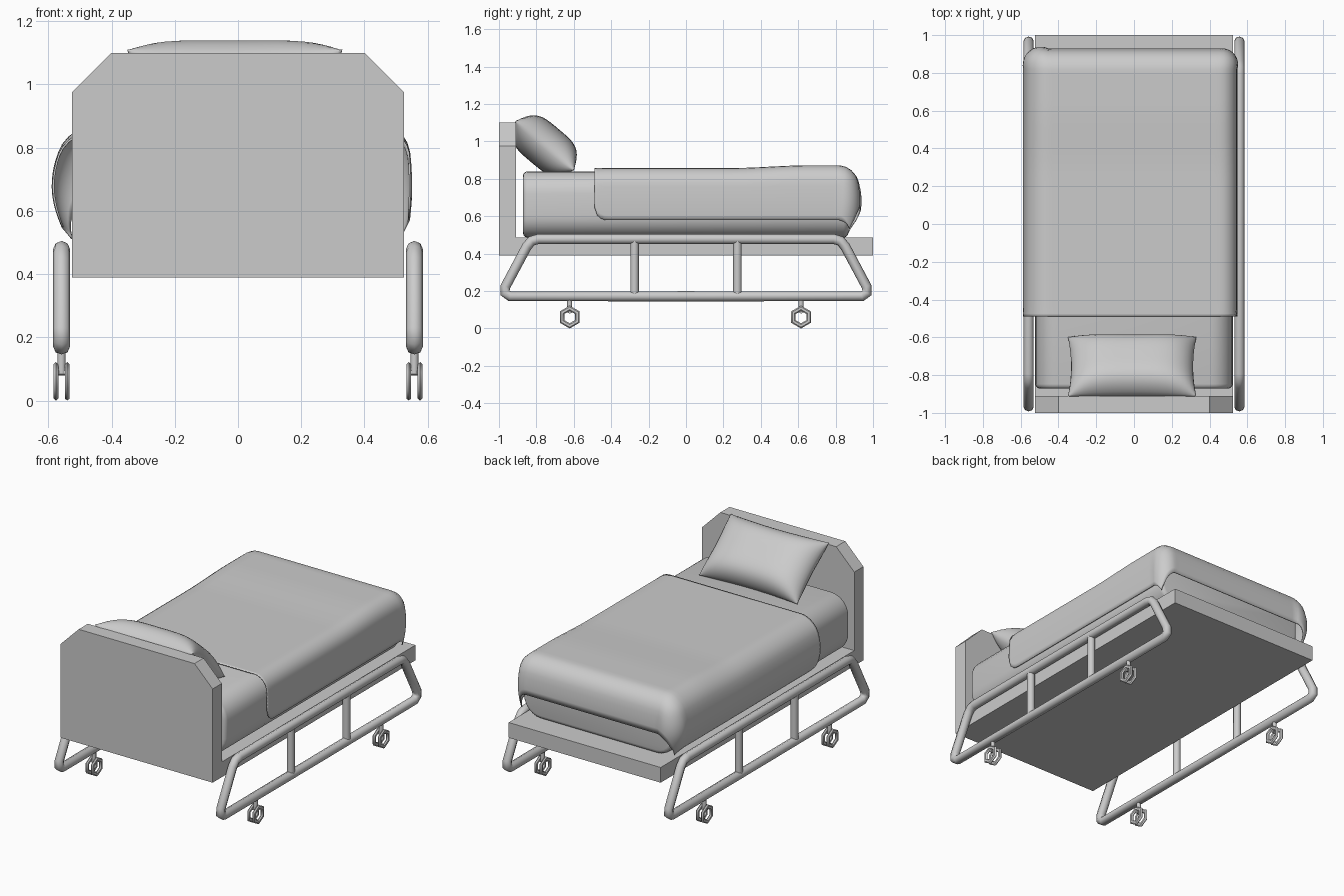
import bpy, bmesh, math
from mathutils import Matrix, Vector

if "Cube" in bpy.data.objects:
    bpy.data.objects.remove(bpy.data.objects["Cube"])


def finish(name, bm, smooth=True, angle=40):
    bmesh.ops.recalc_face_normals(bm, faces=bm.faces)
    me = bpy.data.meshes.new(name)
    bm.to_mesh(me)
    bm.free()
    ob = bpy.data.objects.new(name, me)
    bpy.context.collection.objects.link(ob)
    if smooth:
        bpy.ops.object.select_all(action='DESELECT')
        ob.select_set(True)
        bpy.context.view_layer.objects.active = ob
        bpy.ops.object.shade_smooth_by_angle(angle=math.radians(angle))
    return ob


def box(x, y0, y1, z0, z1):
    bm = bmesh.new()
    m = Matrix.Translation((0, (y0 + y1) / 2, (z0 + z1) / 2)) @ Matrix.Diagonal((2 * x, y1 - y0, z1 - z0, 1))
    bmesh.ops.create_cube(bm, size=1, matrix=m)
    return bm


def grid_faces(bm, rows):
    for a, b in zip(rows, rows[1:]):
        for i in range(len(a) - 1):
            bm.faces.new((a[i], a[i + 1], b[i + 1], b[i]))


def cylinder(name, r, p0, p1, sides):
    p0, p1 = Vector(p0), Vector(p1)
    d = p1 - p0
    m = Matrix.Translation((p0 + p1) / 2) @ d.to_track_quat('Z', 'Y').to_matrix().to_4x4()
    bm = bmesh.new()
    bmesh.ops.create_cone(bm, cap_ends=True, segments=sides, radius1=r, radius2=r, depth=d.length, matrix=m)
    return finish(name, bm, angle=50)


# Bed base
finish("base_board", box(0.525, -1, 1, 0.39, 0.485))

# Headboard with clipped top corners
bm = bmesh.new()
outline = [(-0.525, 0.39), (0.525, 0.39), (0.525, 0.975), (0.4, 1.1), (-0.4, 1.1), (-0.525, 0.975)]
face = bm.faces.new([bm.verts.new((x, -1, z)) for x, z in outline])
ext = bmesh.ops.extrude_face_region(bm, geom=[face])
bmesh.ops.translate(bm, vec=(0, 0.09, 0), verts=[v for v in ext['geom'] if isinstance(v, bmesh.types.BMVert)])
finish("headboard", bm)

# Mattress, rounded along its length
bm = box(0.522, -0.872, 0.868, 0.486, 0.84)
long_edges = [e for e in bm.edges if abs(e.verts[0].co.y - e.verts[1].co.y) > 1]
bmesh.ops.bevel(bm, geom=long_edges, offset=0.12, segments=6, profile=0.5, affect='EDGES')
ends = [e for e in bm.edges if abs(e.verts[0].co.y - e.verts[1].co.y) < 0.01]
bmesh.ops.bevel(bm, geom=ends, offset=0.025, segments=3, profile=0.5, affect='EDGES')
finish("mattress", bm)

# Blanket draped over both sides and the foot
R, TOP, AX, AY = 0.08, 0.858, 0.455, 0.82
V0, V1, U0, U1 = -0.49, AY + 0.255, -AX - 0.38, AX + 0.325


def drape(u, v):
    cx, cy = max(-AX, min(AX, u)), min(AY, v)
    d = Vector((u - cx, v - cy))
    r = d.length
    if r > 0.33:
        r = 0.33 + (r - 0.33) * 0.5
    foot = max(0, min(1, (v - 0.25) / 0.4))
    lift = 0.014 * foot * foot * (3 - 2 * foot)
    if r < 1e-6:
        return (u, v, TOP + lift)
    d.normalize()
    arc = R * math.pi / 2
    if r < arc:
        out, drop = R * math.sin(r / R), R * (1 - math.cos(r / R))
    else:
        out, drop = R, R + r - arc
    bulge = 0.052 * max(0, -d.x) + 0.012 * max(0, d.x) + 0.03 * max(0, d.y)
    out += bulge * math.sin(math.pi * min(1, drop / 0.36))
    return (cx + d.x * out, cy + d.y * out, TOP + lift * max(0, 1 - drop / 0.2) - drop)


bm = bmesh.new()
rows, nu, nv, c = [], 64, 56, 0.07
for j in range(nv + 1):
    s = (V1 - V0) * (j / nv) ** 1.15
    cut = c - math.sqrt(c * c - (c - s) ** 2) if s < c else 0
    a, b = U0 + cut, U1 - cut
    rows.append([bm.verts.new(drape(a + (b - a) * i / nu, V0 + s)) for i in range(nu + 1)])
grid_faces(bm, rows)
blanket = finish("blanket", bm, angle=60)
sol = blanket.modifiers.new("thickness", 'SOLIDIFY')
sol.thickness, sol.offset = 0.006, -1

# Pillow leaning on the headboard
bm = bmesh.new()
n = 22
tilt = Matrix.Translation((-0.01, -0.755, 0.978)) @ Matrix.Rotation(math.radians(-40), 4, 'X')
for side in (1, -1):
    rows = []
    for j in range(n + 1):
        v = -math.cos(math.pi * j / n)
        row = []
        for i in range(n + 1):
            u = -math.cos(math.pi * i / n)
            t = 0.115 * (max(0, 1 - u ** 4) * max(0, 1 - v ** 4)) ** 0.6
            x = 0.34 * u * (1 - 0.05 * (1 - v * v))
            y = 0.205 * v * (1 - 0.08 * (1 - u * u))
            row.append(bm.verts.new(tilt @ Vector((x, y, side * t))))
        rows.append(row)
    grid_faces(bm, rows)
bmesh.ops.remove_doubles(bm, verts=bm.verts, dist=0.0005)
finish("pillow", bm, angle=70)

# Side rails, posts and casters
half = [(0.0, 0.478), (0.79, 0.478), (0.825, 0.468), (0.85, 0.44), (0.965, 0.225), (0.968, 0.19), (0.94, 0.172), (0.0, 0.172)]
loop = half + [(-y, z) for y, z in reversed(half[1:-1])]
for sx, side in ((-1, "left"), (1, "right")):
    X = 0.558 * sx
    cu = bpy.data.curves.new(side + "_rail", 'CURVE')
    cu.dimensions = '3D'
    cu.bevel_depth, cu.bevel_resolution = 0.027, 2
    sp = cu.splines.new('POLY')
    sp.points.add(len(loop) - 1)
    for p, (y, z) in zip(sp.points, loop):
        p.co = (X, y, z, 1)
    sp.use_cyclic_u = True
    bpy.context.collection.objects.link(bpy.data.objects.new(side + "_rail", cu))

    for y in (-0.275, 0.275):
        cylinder(side + "_rail_post", 0.023, (X, y, 0.172), (X, y, 0.478), 8)

    for y in (-0.622, 0.615):
        cylinder(side + "_caster_stem", 0.013, (X, y, 0.085), (X, y, 0.16), 8)
        cylinder(side + "_caster_axle", 0.011, (X - 0.018, y, 0.09), (X + 0.018, y, 0.09), 6)
        # Pair of six-sided ring wheels
        for off in (-0.018, 0.018):
            bm = bmesh.new()
            rings = []
            for k in range(6):
                a = math.radians(60 * k + 30)
                ring = []
                for m in range(6):
                    b = math.radians(60 * m)
                    rad = 0.047 + 0.014 * math.cos(b)
                    ring.append(bm.verts.new((X + off + 0.009 * math.sin(b), y + rad * math.cos(a), 0.061 + rad * math.sin(a))))
                rings.append(ring + ring[:1])
            grid_faces(bm, rings + rings[:1])
            finish(side + "_caster_wheel", bm, angle=50)
